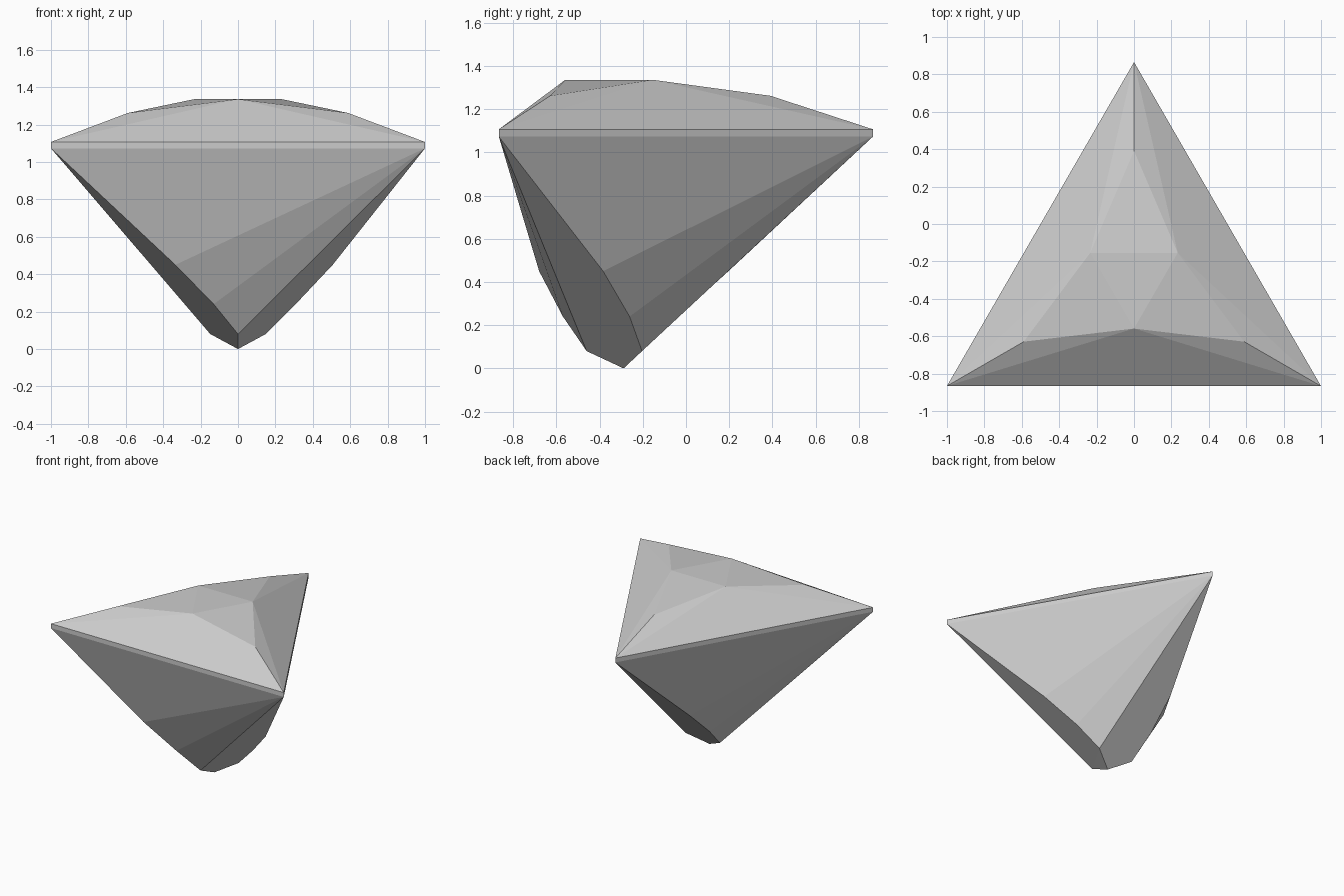
import bpy, bmesh
from math import radians
from mathutils import Vector, Matrix

cube = bpy.data.objects.get("Cube")
if cube:
    bpy.data.objects.remove(cube, do_unlink=True)

# Stone material
stone = bpy.data.materials.new("pale_grey_stone")
stone.use_nodes = True
colour = (0.6, 0.6, 0.6, 1)
stone.diffuse_color = colour
stone.node_tree.nodes["Principled BSDF"].inputs["Base Color"].default_value = colour

AXIS_Y = -0.289            # centre of the triangular outline
GIRDLE_LOW, GIRDLE_HIGH = 1.073, 1.107
bm = bmesh.new()


def ring(x, y, z):
    """Three copies of a point, turned in thirds about the stone's axis."""
    p = Vector((x, y - AXIS_Y, z))
    shift = Vector((0, AXIS_Y, 0))
    return [bm.verts.new(Matrix.Rotation(radians(120 * i), 3, 'Z') @ p + shift)
            for i in range(3)]


# Crown and girdle points
corner_high = ring(-1, -0.866, GIRDLE_HIGH)
corner_low = ring(-1, -0.866, GIRDLE_LOW)
shoulder = ring(-0.589, -0.629, 1.262)
table = ring(0, -0.559, 1.336)

# Pavilion points: a swirling ridge down to the culet
ridge_top = ring(-0.335, -0.68, 0.45)
ridge_mid = ring(-0.13, -0.57, 0.24)
ridge_end = ring(0, -0.46, 0.08)
culet = bm.verts.new((0, AXIS_Y, 0))

bm.faces.new(table)
for i in range(3):
    n, p = (i + 1) % 3, (i - 1) % 3
    # Crown facets
    bm.faces.new((corner_high[i], corner_high[n], table[i]))
    bm.faces.new((corner_high[i], table[i], shoulder[i]))
    bm.faces.new((corner_high[i], shoulder[i], table[p]))
    bm.faces.new((shoulder[i], table[i], table[p]))
    # Girdle band
    bm.faces.new((corner_low[i], corner_low[n], corner_high[n], corner_high[i]))
    # Fan of pavilion facets meeting at the next corner
    ridge = (corner_low[i], ridge_top[i], ridge_mid[i], ridge_end[i])
    for a, b in zip(ridge, ridge[1:]):
        bm.faces.new((a, b, corner_low[n]))
    # Corner facet and culet facet
    bm.faces.new((*ridge[::-1], ridge_end[p]))
    bm.faces.new((ridge_end[i], ridge_end[p], culet))

bmesh.ops.recalc_face_normals(bm, faces=bm.faces)
mesh = bpy.data.meshes.new("triangular_gem")
bm.to_mesh(mesh)
bm.free()
mesh.materials.append(stone)
gem = bpy.data.objects.new("triangular_gem", mesh)
bpy.context.collection.objects.link(gem)
